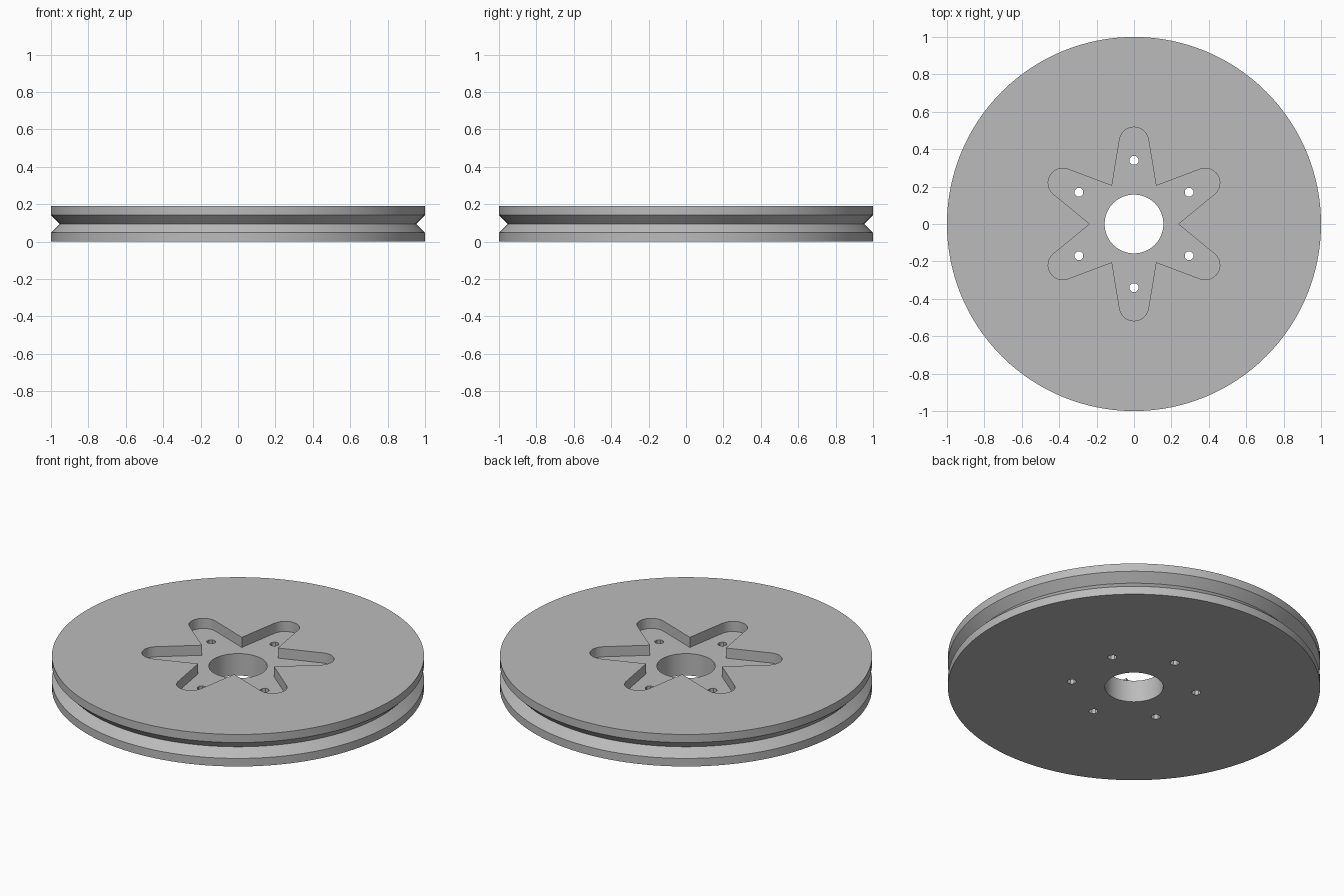
import bpy, bmesh
from math import sin, cos, pi, radians
from mathutils import Matrix, Vector

cube = bpy.data.objects.get("Cube")
if cube:
    bpy.data.objects.remove(cube)

HEIGHT = 0.19
FLOOR = 0.13     # floor of the star pocket

metal = bpy.data.materials.new("plain_grey")
metal.use_nodes = True
GREY = (0.5, 0.5, 0.5, 1)
metal.diffuse_color = GREY
metal.node_tree.nodes["Principled BSDF"].inputs["Base Color"].default_value = GREY


def make_object(name, bm):
    bmesh.ops.recalc_face_normals(bm, faces=bm.faces)
    mesh = bpy.data.meshes.new(name)
    bm.to_mesh(mesh)
    bm.free()
    obj = bpy.data.objects.new(name, mesh)
    mesh.materials.append(metal)
    bpy.context.collection.objects.link(obj)
    return obj


def revolve(profile, steps):
    """Spin a closed (radius, z) profile into a ring."""
    bm = bmesh.new()
    rings = []
    for i in range(steps):
        a = 2 * pi * i / steps
        rings.append([bm.verts.new((r * cos(a), r * sin(a), z)) for r, z in profile])
    n = len(profile)
    for i in range(steps):
        a, b = rings[i], rings[(i + 1) % steps]
        for j in range(n):
            k = (j + 1) % n
            bm.faces.new((a[j], b[j], b[k], a[k]))
    return bm


def prism(outline, z0, z1):
    """Extrude a flat outline between two heights."""
    bm = bmesh.new()
    base = bm.faces.new([bm.verts.new((x, y, z0)) for x, y in outline])
    top = bmesh.ops.extrude_face_region(bm, geom=[base])["geom"]
    verts = [v for v in top if isinstance(v, bmesh.types.BMVert)]
    bmesh.ops.translate(bm, verts=verts, vec=(0, 0, z1 - z0))
    return bm


def cut(target, cutter):
    """Subtract the cutter for good, then remove it."""
    mod = target.modifiers.new("cut", "BOOLEAN")
    mod.operation = "DIFFERENCE"
    mod.solver = "EXACT"
    mod.object = cutter
    bpy.context.view_layer.objects.active = target
    bpy.ops.object.modifier_apply(modifier=mod.name)
    bpy.data.objects.remove(cutter)


# Grooved wheel with a central bore
wheel = make_object("pulley_wheel", revolve(
    [(0.157, 0), (1, 0), (1, 0.048), (0.953, 0.095),
     (1, 0.142), (1, HEIGHT), (0.157, HEIGHT)], 128))

# Star pocket: six rounded, tapering arms
star = []
for arm in range(6):
    turn = Matrix.Rotation(radians(60 * arm), 2)
    star.append(turn @ Vector((0.236 * cos(pi / 6), -0.236 * sin(pi / 6))))
    # arm along +x, with a round tip
    for i in range(13):
        a = radians(-80.5 + 161 * i / 12)
        star.append(turn @ Vector((0.44 + 0.078 * cos(a), 0.078 * sin(a))))
star = [Matrix.Rotation(pi / 2, 2) @ p for p in star]
cut(wheel, make_object("pocket_cutter", prism(star, FLOOR, HEIGHT + 0.1)))

# Six bolt holes through the pocket floor
for i in range(6):
    a = radians(30 + 60 * i)
    cx, cy = 0.34 * cos(a), 0.34 * sin(a)
    ring = [(cx + 0.025 * cos(pi * (k + 0.5) / 4), cy + 0.025 * sin(pi * (k + 0.5) / 4))
            for k in range(8)]
    cut(wheel, make_object("bolt_cutter", prism(ring, -0.1, HEIGHT + 0.1)))

# Smooth curved walls, crisp rims
bpy.ops.object.select_all(action="DESELECT")
wheel.select_set(True)
bpy.context.view_layer.objects.active = wheel
bpy.ops.object.shade_smooth_by_angle(angle=radians(30))
